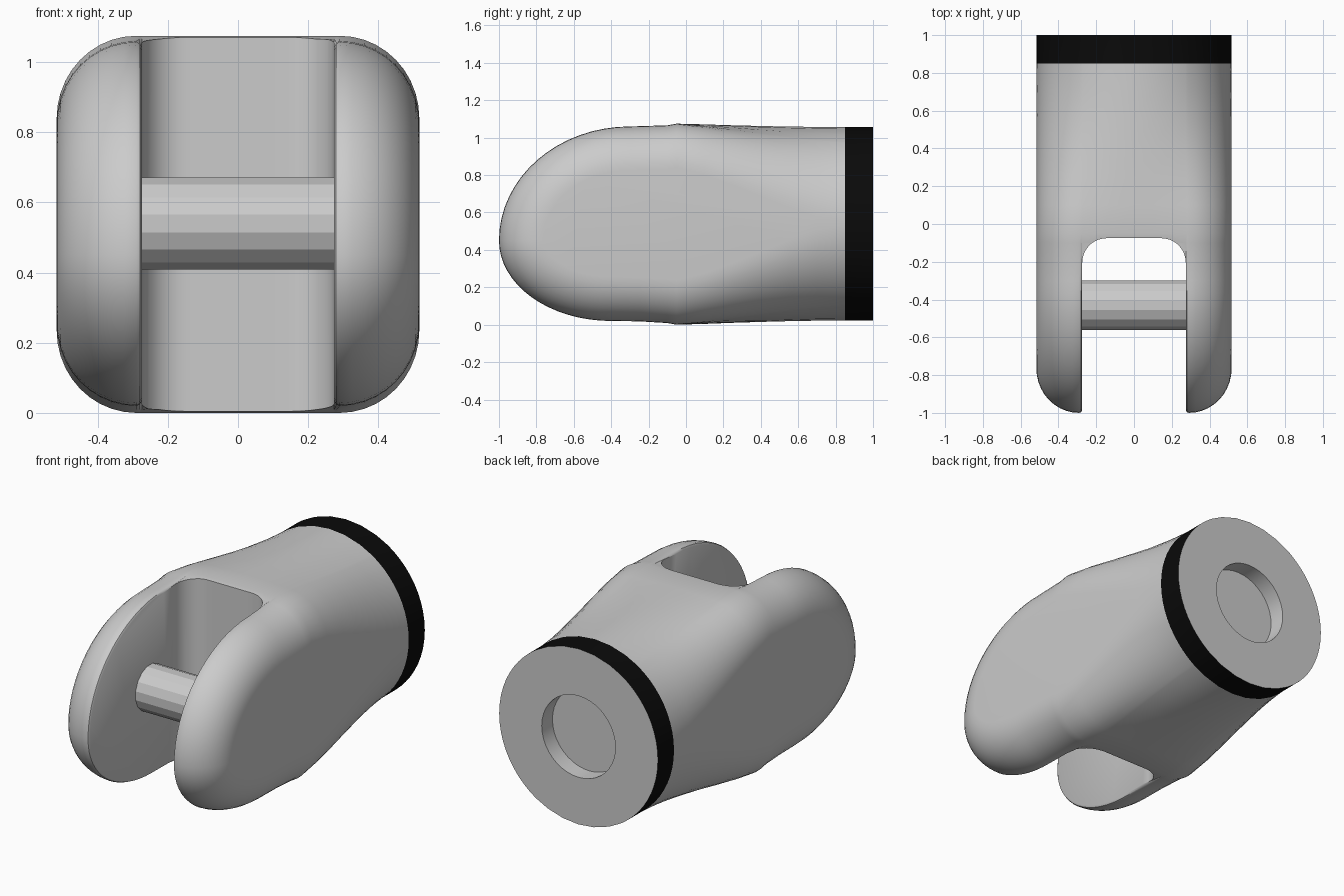
import bpy, bmesh, math

if "Cube" in bpy.data.objects:
    bpy.data.objects.remove(bpy.data.objects["Cube"])

R, CZ = 0.517, 0.54          # rear circle radius and height of its centre


def material(name, v):
    m = bpy.data.materials.new(name)
    m.diffuse_color = (v, v, v, 1)
    m.use_nodes = True
    m.node_tree.nodes["Principled BSDF"].inputs["Base Color"].default_value = m.diffuse_color
    return m


grey = material("light grey", 0.6)
black = material("black", 0.003)


def to_object(bm, name, mats):
    me = bpy.data.meshes.new(name)
    bmesh.ops.recalc_face_normals(bm, faces=bm.faces)
    bm.to_mesh(me)
    bm.free()
    for m in mats:
        me.materials.append(m)
    ob = bpy.data.objects.new(name, me)
    bpy.context.collection.objects.link(ob)
    return ob


def prism(name, pts, offset):
    """Extrude a closed loop of 3D points."""
    bm = bmesh.new()
    f = bm.faces.new([bm.verts.new(p) for p in pts])
    ext = bmesh.ops.extrude_face_region(bm, geom=[f])["geom"]
    vs = [g for g in ext if isinstance(g, bmesh.types.BMVert)]
    bmesh.ops.translate(bm, verts=vs, vec=offset)
    bm.normal_update()
    return to_object(bm, name, [grey])


# Side profile: (y, z, normal y, normal z), from bottom rear round the nose to top rear
top = [(-0.1, 1.066), (-0.05, 1.075), (0.1, 1.073), (0.25, 1.07), (0.4, 1.068),
       (0.55, 1.065), (0.7, 1.062), (0.85, 1.057), (1.0, 1.057)]
prof = [(y, 1.075 - z, 0, -1) for y, z in reversed(top)]
prof.append((-0.25, 0.018, 0, -1))
for i in range(33):
    a = -math.pi / 2 + math.pi * i / 32
    # bottom and top quarter ellipses meet at the nose
    cy, ry, rz = (-0.4, 0.6, 0.43) if a < 0 else (-0.3, 0.7, 0.61)
    ny, nz = -math.cos(a) / ry, math.sin(a) / rz
    n = math.hypot(ny, nz)
    prof.append((cy - ry * math.cos(a), 0.45 + rz * math.sin(a), ny / n, nz / n))
prof += [(y, z, 0, 1) for y, z in top]

# Slices across the width: (x, inset of the profile)
half = [(0.1, 0), (0.2, 0), (0.274, 0.014), (0.28, 0.004), (0.29, 0)]
for i in range(1, 11):
    a = math.pi / 2 * i / 10
    half.append((0.29 + (R - 0.29) * math.sin(a), 0.235 * (1 - math.cos(a))))
slices = [(-x, d) for x, d in reversed(half)] + [(0, 0)] + half


def point(x, d, p):
    """Inset profile point, blended into the rear circle."""
    y, z, ny, nz = p
    if abs(x) < 0.289 and y > -0.2:
        d = 0
    t = min(1, max(0, (y + 0.05) / 0.9))
    t = 0.5 * (t + t * t * (3 - 2 * t))
    side = 1 if nz > 0 else -1
    zc = CZ + side * math.sqrt(max(0, R * R - x * x))
    return (x, y - ny * d, (z - nz * d) * (1 - t) + zc * t)


# Body: loft of slices, with side caps and a rear face
bm = bmesh.new()
rows = [[bm.verts.new(point(x, d, p)) for p in prof] for x, d in slices]
for a, b in zip(rows, rows[1:]):
    for i in range(len(prof) - 1):
        f = bm.faces.new((a[i], a[i + 1], b[i + 1], b[i]))
        ys = [v.co.y for v in f.verts]
        if min(ys) > 0.84:
            f.material_index = 1          # dark band
for row in (rows[0], rows[-1]):
    bm.faces.new(row[1:-1])
bm.faces.new([r[0] for r in rows] + [r[-1] for r in reversed(rows)])
bmesh.ops.remove_doubles(bm, verts=bm.verts, dist=0.0005)
body = to_object(bm, "fork_body", [grey, black])

# Cutters: rounded slot between the arms, round recess in the rear
corner = [(0.144 + 0.13 * math.cos(math.radians(a)), -0.205 + 0.13 * math.sin(math.radians(a)))
          for a in range(0, 91, 10)]
outline = [(0.274, -1.5)] + corner
outline += [(-x, y) for x, y in reversed(outline)]
slot = prism("slot_cutter", [(x, y, -0.5) for x, y in outline], (0, 0, 2.5))
ring = [math.tau * i / 40 for i in range(40)]
recess = prism("recess_cutter", [(0.24 * math.cos(a), 0.9, CZ + 0.24 * math.sin(a)) for a in ring],
               (0, 0.4, 0))

bpy.context.view_layer.objects.active = body
body.select_set(True)
for cutter in (slot, recess):
    cutter.hide_render = True
    mod = body.modifiers.new("cut", "BOOLEAN")
    mod.operation, mod.solver, mod.object = "DIFFERENCE", "EXACT", cutter
    bpy.ops.object.modifier_apply(modifier=mod.name)
    bpy.data.objects.remove(cutter)
bpy.ops.object.shade_smooth_by_angle(angle=math.radians(35))

# Faceted cross pin between the arms
angles = [math.tau * (i + 0.5) / 16 for i in range(16)]
prism("cross_pin", [(-0.29, -0.43 + 0.134 * math.cos(a), CZ + 0.134 * math.sin(a)) for a in angles],
      (0.58, 0, 0))
